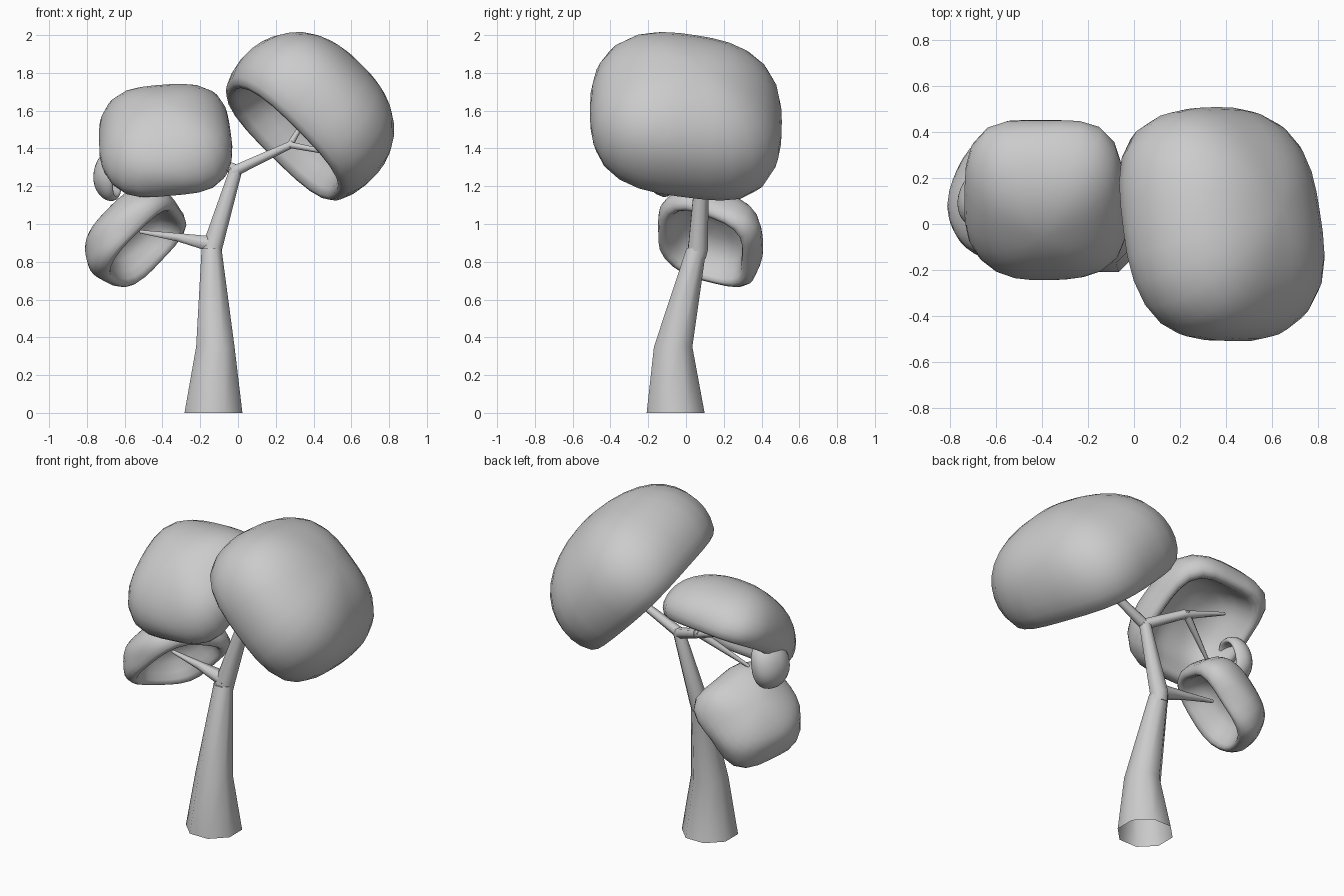
import bpy, bmesh, math
from mathutils import Vector, Matrix

if "Cube" in bpy.data.objects:
    bpy.data.objects.remove(bpy.data.objects["Cube"])


def finish(name, bm):
    bmesh.ops.recalc_face_normals(bm, faces=bm.faces)
    me = bpy.data.meshes.new(name)
    bm.to_mesh(me)
    bm.free()
    ob = bpy.data.objects.new(name, me)
    bpy.context.collection.objects.link(ob)
    for p in me.polygons:
        p.use_smooth = len(p.vertices) <= 4
    return ob


def skin(bm, rings):
    for a, b in zip(rings, rings[1:]):
        n = len(a)
        for i in range(n):
            bm.faces.new((a[i], a[(i + 1) % n], b[(i + 1) % n], b[i]))


# Tapered limb through (x, y, z, radius) points
def limb(name, pts, sides=8, level=False):
    bm = bmesh.new()
    rings = []
    ps = [Vector(p[:3]) for p in pts]
    for i, p in enumerate(ps):
        d = (ps[min(i + 1, len(ps) - 1)] - ps[max(i - 1, 0)]).normalized()
        if level:
            d = Vector((0, 0, 1))
        hint = Vector((0, 1, 0)) if abs(d.y) < 0.9 else Vector((1, 0, 0))
        u = hint.cross(d).normalized()
        v = d.cross(u)
        rings.append([bm.verts.new(p + pts[i][3] * (math.cos(t) * u + math.sin(t) * v))
                      for t in (math.tau * (k + 0.5) / sides for k in range(sides))])
    skin(bm, rings)
    if not level:  # the trunk stays open underneath
        bm.faces.new(rings[0])
    bm.faces.new(rings[-1])
    return finish(name, bm)


# Hollow leaf dome: rounded cushion outside curling under its widest line, scooped underside.
# bend = droop of the rim at (both x ends, front, rear)
def crown(name, centre, axis, hint, size, dent, bend, wobble, power=2.1, plan=2.9, segs=28):
    z = Vector(axis).normalized()
    x = (Vector(hint) - Vector(hint).dot(z) * z).normalized()
    frame = Matrix((x, z.cross(x), z)).transposed()
    sx, sy, h = size
    # outer profile (radius, height) from pole to rim, then back into the hollow
    profile = []
    for i in range(1, 13):
        a = math.radians(90 - 9.6 * i)
        c, s = math.cos(a), math.sin(a)
        r = (c ** power + abs(s) ** power) ** (-1 / power)
        profile.append((c * r, s * r))
    profile += [(0.86, -0.49), (0.80, -0.49), (0.75, -0.40), (0.70, -0.20),
                (0.61, 0.2 * dent), (0.46, 0.7 * dent), (0.24, 0.94 * dent)]
    bm = bmesh.new()

    def place(px, py, pz):
        w = 1 + wobble * (math.sin(4 * px + 5 * pz) + math.sin(5 * py - 3 * px))
        pz -= bend[0] * px * px + (bend[1] if py < 0 else bend[2]) * py * py
        return bm.verts.new(Vector(centre) + frame @ Vector((px * sx * w, py * sy * w, pz * h)))

    rings = []
    for r, pz in profile:
        ring = []
        for k in range(segs):
            t = math.tau * k / segs
            c, s = math.cos(t), math.sin(t)
            q = r * (abs(c) ** plan + abs(s) ** plan) ** (-1 / plan)
            ring.append(place(c * q, s * q, pz))
        rings.append(ring)
    skin(bm, rings)
    for ring, pz in ((rings[0], 1), (rings[-1], dent)):
        pole = place(0, 0, pz)
        for k in range(segs):
            bm.faces.new((ring[k], ring[(k + 1) % segs], pole))
    return finish(name, bm)


# Trunk and the upper stem
limb("trunk", [(-0.13, -0.055, 0, 0.166), (-0.12, -0.068, 0.35, 0.11),
               (-0.14, 0.055, 0.87, 0.057)], level=True)
limb("upper_stem", [(-0.14, 0.055, 0.83, 0.055), (-0.135, 0.065, 0.88, 0.057),
                    (-0.01, 0.085, 1.29, 0.036)])

# Branches
limb("low_branch", [(-0.12, 0.06, 0.89, 0.05), (-0.32, 0.07, 0.93, 0.025),
                    (-0.52, 0.085, 0.96, 0.01)], 6)
limb("right_branch", [(-0.03, 0.08, 1.275, 0.034), (0.29, 0.09, 1.425, 0.022)], 6)
limb("right_twig_upper", [(0.27, 0.09, 1.41, 0.02), (0.34, 0.12, 1.53, 0.014), (0.41, 0.15, 1.64, 0.01)], 6)
limb("right_twig_lower", [(0.27, 0.09, 1.42, 0.02), (0.45, 0.0, 1.385, 0.014), (0.56, -0.05, 1.36, 0.01)], 6)
limb("left_branch", [(0.0, 0.08, 1.28, 0.034), (-0.22, 0.2, 1.38, 0.028)], 6)
limb("left_twig", [(-0.2, 0.19, 1.37, 0.028), (-0.48, 0.24, 1.46, 0.01)], 6)
limb("left_twig_down", [(-0.22, 0.2, 1.39, 0.026), (-0.5, 0.08, 1.2, 0.01)], 6)

# Leaf crowns
crown("big_crown", (0.375, 0.0, 1.565), (0.7, 0.2, 0.7), (0.7, 0, -0.7),
      (0.47, 0.515, 0.385), 0.4, (0.0, -0.05, 0.05), 0.006)
crown("front_crown", (-0.385, 0.08, 1.468), (-0.06, -0.6, 0.79), (1, 0, 0.08),
      (0.35, 0.385, 0.23), 0.4, (0.05, 0.18, 0.3), 0.01, plan=3.3)
crown("low_crown", (-0.55, 0.14, 0.937), (-0.7, 0.45, 0.68), (0.7, 0, 0.7),
      (0.285, 0.29, 0.185), 0.4, (0.0, 0.15, 0.1), 0.025)
crown("small_crown", (-0.67, 0.11, 1.27), (-0.85, 0.25, 0.2), (0, 0, 1),
      (0.145, 0.12, 0.09), 0.4, (0.2, 0, 0), 0.01, plan=2.2)
